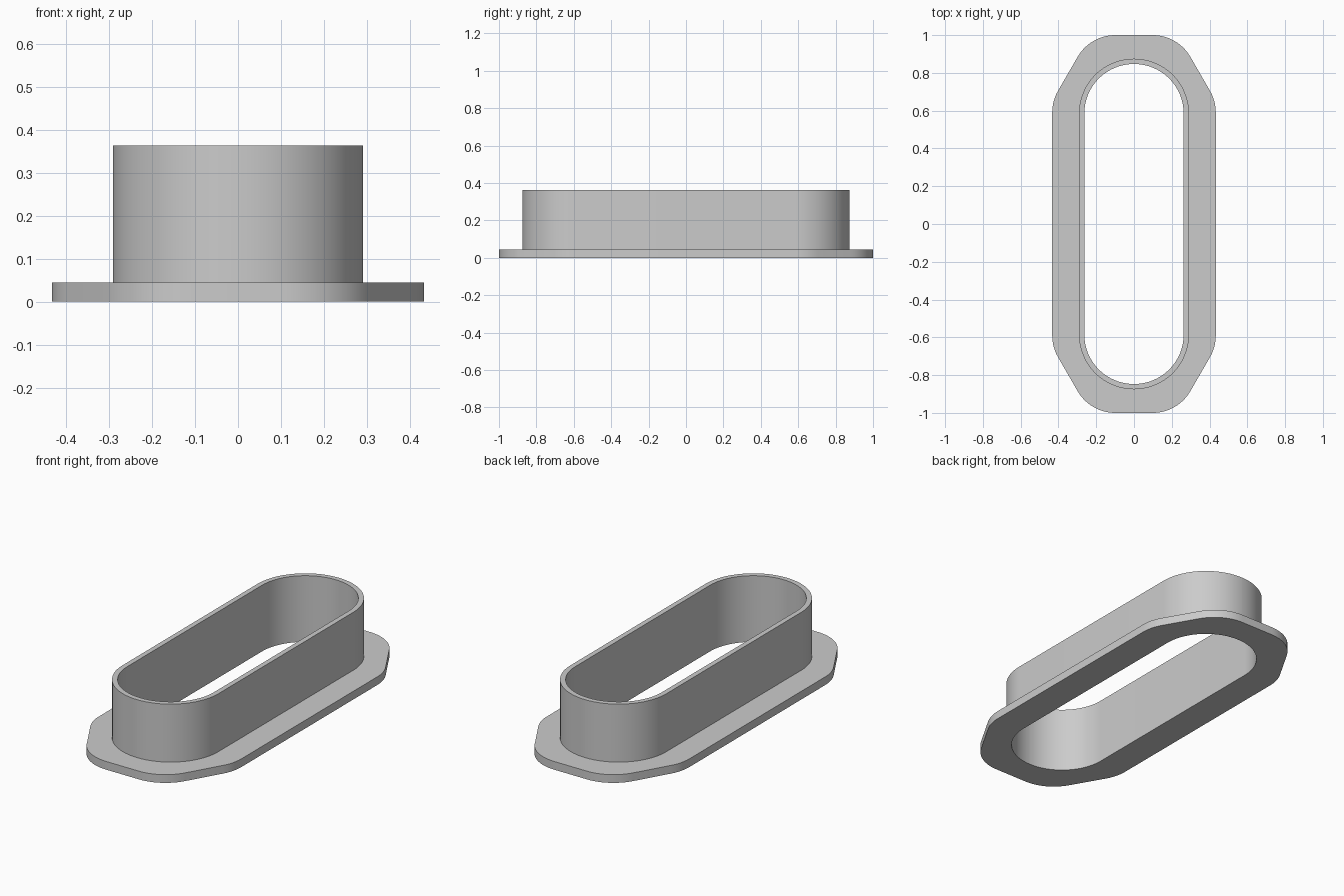
import bpy, bmesh
from math import sin, cos, tan, radians

if "Cube" in bpy.data.objects:
    bpy.data.objects.remove(bpy.data.objects["Cube"])

HALF_W, HALF_L = 0.433, 1.0
FLANGE_H, TOTAL_H = 0.045, 0.363
ARC_CENTRE = 0.585
FILLET = 0.23
STEPS = 6


def arc(cx, cy, r, start, end, steps):
    """Points on a circular arc, both ends included."""
    angles = [radians(start + (end - start) * i / steps) for i in range(steps + 1)]
    return [(cx + r * cos(a), cy + r * sin(a)) for a in angles]


def mirrored(quarter):
    """Closed outline from its quarter in +x +y."""
    half = quarter + [(-x, y) for x, y in reversed(quarter)]
    return half + [(-x, -y) for x, y in half]


def slot(r):
    """Rounded slot with as many points as the flange outline."""
    return mirrored(arc(0.001, ARC_CENTRE, r, 0, 90, 3 * STEPS + 1))


# Flange outline: straight sides, slanted corners, rounded joints
side_joint = arc(HALF_W - FILLET, 0.652 - FILLET * tan(radians(15)), FILLET, 0, 30, STEPS)
end_joint = arc(0.232 - FILLET * tan(radians(30)), HALF_L - FILLET, FILLET, 30, 90, 2 * STEPS)
flange = mirrored(side_joint + end_joint)
inner, outer = slot(0.262), slot(0.29)

# Closed cross-section: flange underside, rim, top, wall outside, lip, inside
sections = [(inner, 0), (flange, 0), (flange, FLANGE_H),
            (outer, FLANGE_H), (outer, TOTAL_H), (inner, TOTAL_H)]

bm = bmesh.new()
loops = [[bm.verts.new((x, y, z)) for x, y in outline] for outline, z in sections]
for k, a in enumerate(loops):
    b = loops[(k + 1) % len(loops)]
    for i in range(len(a)):
        j = (i + 1) % len(a)
        bm.faces.new((a[i], b[i], b[j], a[j]))
bmesh.ops.recalc_face_normals(bm, faces=bm.faces)
mesh = bpy.data.meshes.new("flanged_collar")
bm.to_mesh(mesh)
bm.free()

# Plain grey finish
grey = bpy.data.materials.new("light_grey")
grey.use_nodes = True
colour = (0.6, 0.6, 0.6, 1)
grey.diffuse_color = colour
grey.node_tree.nodes["Principled BSDF"].inputs["Base Color"].default_value = colour
mesh.materials.append(grey)

collar = bpy.data.objects.new("flanged_collar", mesh)
bpy.context.collection.objects.link(collar)
bpy.context.view_layer.objects.active = collar
collar.select_set(True)
bpy.ops.object.shade_smooth_by_angle(angle=radians(30))
